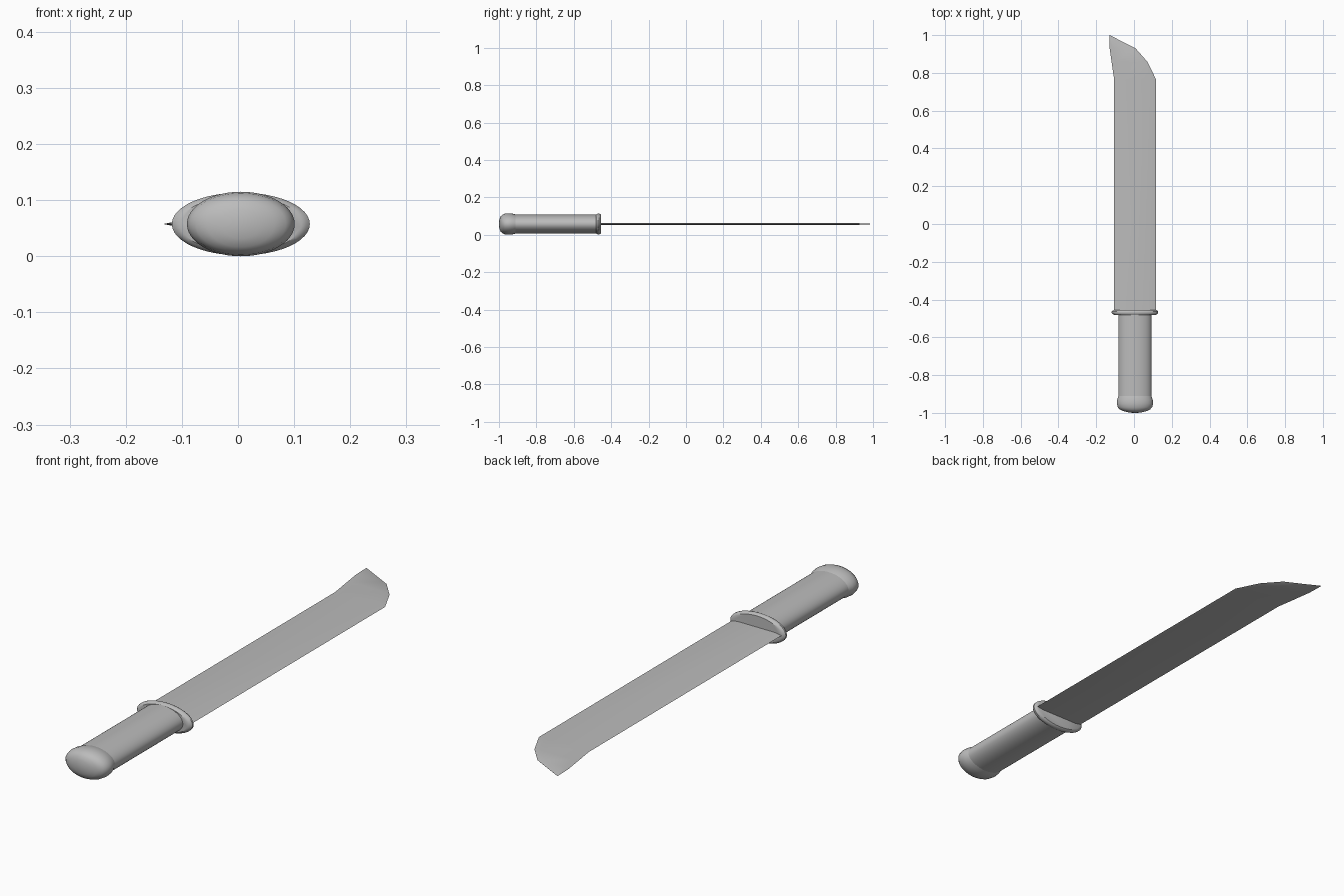
import bpy
import bmesh
from math import cos, sin, pi, radians

cube = bpy.data.objects.get("Cube")
if cube:
    bpy.data.objects.remove(cube, do_unlink=True)

CX, CZ = 0.005, 0.0575  # long axis of the tool

steel = bpy.data.materials.new("plain grey")
steel.use_nodes = True
GREY = (0.5, 0.5, 0.5, 1)
steel.diffuse_color = GREY
steel.node_tree.nodes["Principled BSDF"].inputs["Base Color"].default_value = GREY


def loft(name, rings):
    """Skin a list of closed rings and cap both ends."""
    bm = bmesh.new()
    loops = [[bm.verts.new(p) for p in ring] for ring in rings]
    n = len(loops[0])
    for a, b in zip(loops, loops[1:]):
        for i in range(n):
            j = (i + 1) % n
            bm.faces.new((a[i], a[j], b[j], b[i]))
    bm.faces.new(loops[0])
    bm.faces.new(loops[-1])
    bmesh.ops.recalc_face_normals(bm, faces=bm.faces)
    mesh = bpy.data.meshes.new(name)
    bm.to_mesh(mesh)
    bm.free()
    mesh.materials.append(steel)
    obj = bpy.data.objects.new(name, mesh)
    bpy.context.collection.objects.link(obj)
    bpy.ops.object.select_all(action="DESELECT")
    obj.select_set(True)
    bpy.context.view_layer.objects.active = obj
    bpy.ops.object.shade_smooth_by_angle(angle=radians(32))
    return obj


def oval(y, rx, rz, sides=48):
    turns = [2 * pi * i / sides for i in range(sides)]
    return [(CX + rx * cos(t), y, CZ + rz * sin(t)) for t in turns]


def blade_section(y, left, right, half):
    """Flat six-sided section with thin edges."""
    inset = (right - left) * 0.12
    a, b = left + inset, right - inset
    return [(left, y, CZ), (a, y, CZ + half), (b, y, CZ + half),
            (right, y, CZ), (b, y, CZ - half), (a, y, CZ - half)]


# Grip
loft("grip", [oval(-0.93, 0.088, 0.051), oval(-0.47, 0.088, 0.051)])

# Rounded pommel with a shallow domed end
pommel = [(-1.0, 0.012, 0.009), (-0.997, 0.035, 0.026), (-0.991, 0.06, 0.041),
          (-0.982, 0.08, 0.049), (-0.97, 0.091, 0.055), (-0.95, 0.096, 0.0575),
          (-0.93, 0.094, 0.056), (-0.915, 0.089, 0.052), (-0.905, 0.086, 0.049)]
loft("pommel", [oval(*p) for p in pommel])

# Oval guard with a rounded rim
guard = [(-0.482, 0.108, 0.05), (-0.478, 0.117, 0.053), (-0.471, 0.123, 0.056),
         (-0.464, 0.123, 0.056), (-0.458, 0.117, 0.053), (-0.455, 0.109, 0.05)]
loft("guard", [oval(*g) for g in guard])

# Blade with a clipped, curved end
blade = [(-0.47, -0.105, 0.117, 0.005), (0.765, -0.105, 0.117, 0.005),
         (0.86, -0.119, 0.07, 0.0045), (0.93, -0.129, 0.008, 0.004),
         (1.0, -0.131, -0.129, 0.0005)]
loft("blade", [blade_section(*s) for s in blade])
